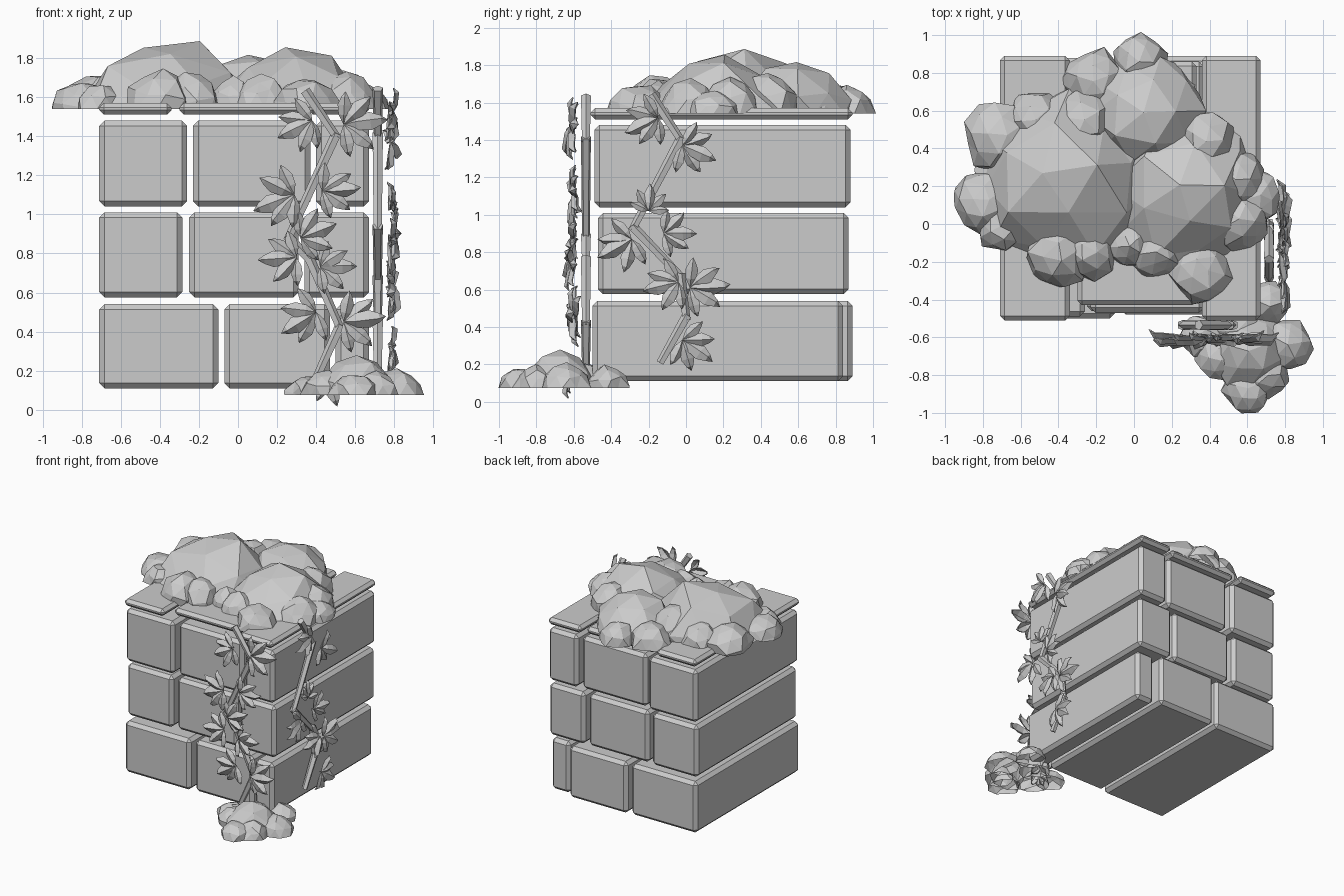
import bpy, bmesh, math, random
from mathutils import Matrix, Vector

cube = bpy.data.objects.get("Cube")
if cube:
    bpy.data.objects.remove(cube)

random.seed(4)
grey = bpy.data.materials.new("plain_grey")
grey.use_nodes = True
grey.diffuse_color = (0.6, 0.6, 0.6, 1)
grey.node_tree.nodes["Principled BSDF"].inputs["Base Color"].default_value = (0.6, 0.6, 0.6, 1)


def finish(bm, name, matrix=None):
    mesh = bpy.data.meshes.new(name)
    bm.to_mesh(mesh)
    bm.free()
    mesh.materials.append(grey)
    obj = bpy.data.objects.new(name, mesh)
    if matrix:
        obj.matrix_world = matrix
    bpy.context.collection.objects.link(obj)
    return obj


# Stone blocks running front to back, with chamfered edges
def block(name, x0, x1, y0, y1, z0, z1, chamfer):
    bm = bmesh.new()
    bmesh.ops.create_cube(bm, size=1)
    bmesh.ops.scale(bm, vec=(x1 - x0, y1 - y0, z1 - z0), verts=bm.verts)
    bmesh.ops.translate(bm, vec=((x0 + x1) / 2, (y0 + y1) / 2, (z0 + z1) / 2), verts=bm.verts)
    bmesh.ops.bevel(bm, geom=bm.edges[:], offset=chamfer, segments=1, affect='EDGES', profile=0.5)
    finish(bm, name)


rows = [
    ("lower", 0.11, 0.54, 0.027, [(-0.71, -0.10, -0.50, 0.88), (-0.07, 0.47, -0.48, 0.89), (0.50, 0.67, -0.50, 0.84)]),
    ("middle", 0.575, 1.01, 0.027, [(-0.71, -0.285, -0.47, 0.87), (-0.25, 0.31, -0.46, 0.86), (0.34, 0.67, -0.47, 0.87)]),
    ("upper", 1.04, 1.48, 0.027, [(-0.71, -0.26, -0.49, 0.88), (-0.23, 0.37, -0.47, 0.86), (0.40, 0.67, -0.49, 0.88)]),
    ("cap", 1.51, 1.57, 0.024, [(-0.71, -0.34, -0.51, 0.89), (-0.30, 0.33, -0.43, 0.86), (0.36, 0.67, -0.51, 0.89)]),
]
for row, z0, z1, chamfer, blocks in rows:
    for i, (x0, x1, y0, y1) in enumerate(blocks):
        block(f"{row}_block_{i + 1}", x0, x1, y0, y1, z0, z1, chamfer)


# Faceted leafy mounds, cut flat at the base
def mounds(name, base, lumps):
    bm = bmesh.new()
    for x, y, radius, height, power in lumps:
        made = bmesh.ops.create_icosphere(bm, subdivisions=2, radius=1)
        turn = Matrix.Rotation(random.uniform(0, 6), 3, 'Z') @ Matrix.Rotation(random.uniform(-0.3, 0.3), 3, 'X')
        for v in made["verts"]:
            p = turn @ v.co
            k = random.uniform(0.86, 1.1)
            rise = math.copysign(abs(p.z) ** power, p.z)
            v.co = (x + p.x * radius * k, y + p.y * radius * k, base + rise * height * random.uniform(0.9, 1.08))
    bmesh.ops.bisect_plane(bm, geom=bm.verts[:] + bm.edges[:] + bm.faces[:],
                           plane_co=(0, 0, base), plane_no=(0, 0, 1), clear_inner=True)
    finish(bm, name)


mounds("top_foliage", 1.54, [
    (-0.36, 0.25, 0.50, 0.36, 1.9), (0.28, 0.15, 0.42, 0.33, 1.9), (0.06, 0.58, 0.34, 0.28, 1.5),
    (-0.80, 0.12, 0.17, 0.14, 1), (-0.72, 0.46, 0.19, 0.17, 1), (-0.70, -0.01, 0.14, 0.13, 1),
    (-0.40, -0.16, 0.18, 0.20, 1), (-0.24, -0.14, 0.16, 0.20, 1), (-0.03, -0.11, 0.12, 0.16, 1),
    (0.12, -0.15, 0.14, 0.17, 1), (0.35, -0.25, 0.17, 0.16, 1), (0.55, 0.02, 0.17, 0.18, 1),
    (0.65, 0.14, 0.14, 0.12, 1), (0.54, 0.24, 0.17, 0.20, 1), (0.38, 0.44, 0.17, 0.22, 1),
    (0.16, 0.70, 0.16, 0.18, 1), (0.03, 0.86, 0.15, 0.15, 1), (-0.21, 0.76, 0.17, 0.17, 1),
    (-0.52, 0.55, 0.16, 0.18, 1), (-0.27, 0.55, 0.18, 0.25, 1)])
mounds("ground_foliage", 0.075, [
    (0.61, -0.67, 0.22, 0.21, 1.4), (0.81, -0.64, 0.14, 0.13, 1), (0.60, -0.87, 0.13, 0.11, 1),
    (0.45, -0.70, 0.13, 0.13, 1), (0.36, -0.60, 0.12, 0.10, 1), (0.70, -0.80, 0.12, 0.12, 1),
    (0.70, -0.42, 0.12, 0.12, 1), (0.56, -0.54, 0.13, 0.14, 1)])


# A folded leaf along local +x, with a raised rib
def leaf(bm, matrix, length):
    half = [(0.3, 0.17), (0.6, 0.21), (0.84, 0.11)]
    vert = lambda x, y, z: bm.verts.new(matrix @ Vector((x * length, y * length, z * length)))
    rib = [vert(0, 0, 0)] + [vert(x, 0, 0.13) for x, _ in half] + [vert(1, 0, -0.08)]
    for side in (1, -1):
        edge = [rib[0]] + [vert(x, side * w, 0) for x, w in half] + [rib[-1]]
        for i in range(4):
            loop = [rib[i], rib[i + 1], edge[i + 1], edge[i]]
            loop = list(dict.fromkeys(loop))
            bm.faces.new(loop if side < 0 else loop[::-1]).normal_flip()


# Vine in a local upright plane: zigzag stem plus leaf fans
def vine(name, path, fans, matrix):
    stem = bmesh.new()
    for (ax, az), (bx, bz) in zip(path, path[1:]):
        a, b = Vector((ax, -0.035, az)), Vector((bx, -0.035, bz))
        along = b - a
        place = Matrix.Translation((a + b) / 2) @ along.to_track_quat('Z', 'Y').to_matrix().to_4x4()
        bmesh.ops.create_cone(stem, cap_ends=True, segments=5, radius1=0.028, radius2=0.022,
                              depth=along.length + 0.03, matrix=place)
    finish(stem, name + "_stem", matrix)

    leaves = bmesh.new()
    upright = Matrix.Rotation(math.pi / 2, 4, 'X')
    for x, z, heading, size in fans:
        for offset in (-78, -38, 0, 38, 78):
            angle = math.radians(heading + offset + random.uniform(-7, 7))
            place = (Matrix.Translation((x, -0.09 - random.uniform(0, 0.03), z)) @ upright
                     @ Matrix.Rotation(angle, 4, 'Z')
                     @ Matrix.Rotation(random.uniform(-0.2, 0.15), 4, 'Y')
                     @ Matrix.Rotation(random.uniform(-0.35, 0.35), 4, 'X'))
            leaf(leaves, place, size * (1 - abs(offset) / 300))
    obj = finish(leaves, name + "_leaves", matrix)
    thick = obj.modifiers.new("thickness", 'SOLIDIFY')
    thick.thickness = 0.006


vine("front_vine",
     [(0.35, 1.62), (0.50, 1.40), (0.26, 0.88), (0.37, 0.76), (0.52, 0.42), (0.41, 0.18)],
     [(0.38, 1.48, 205, 0.20), (0.54, 1.46, 5, 0.23), (0.29, 1.10, 195, 0.23), (0.43, 1.12, 0, 0.20),
      (0.32, 0.88, 25, 0.20), (0.30, 0.78, 190, 0.20), (0.42, 0.73, -5, 0.19), (0.40, 0.50, 205, 0.21),
      (0.54, 0.45, 5, 0.22), (0.46, 0.18, -75, 0.17)],
     Matrix.Translation((0, -0.5, 0)))
vine("side_vine",
     [(-0.18, 1.63), (-0.03, 1.40), (-0.28, 0.93), (-0.03, 0.67), (0.0, 0.45), (-0.13, 0.22)],
     [(-0.15, 1.52, 200, 0.20), (-0.02, 1.37, -25, 0.20), (-0.20, 1.02, 80, 0.15), (-0.12, 0.90, 5, 0.18),
      (-0.29, 0.87, 215, 0.21), (-0.04, 0.64, 200, 0.20), (0.02, 0.61, 0, 0.22), (-0.02, 0.33, -30, 0.20)],
     Matrix.Translation((0.68, 0, 0)) @ Matrix.Rotation(math.pi / 2, 4, 'Z'))
